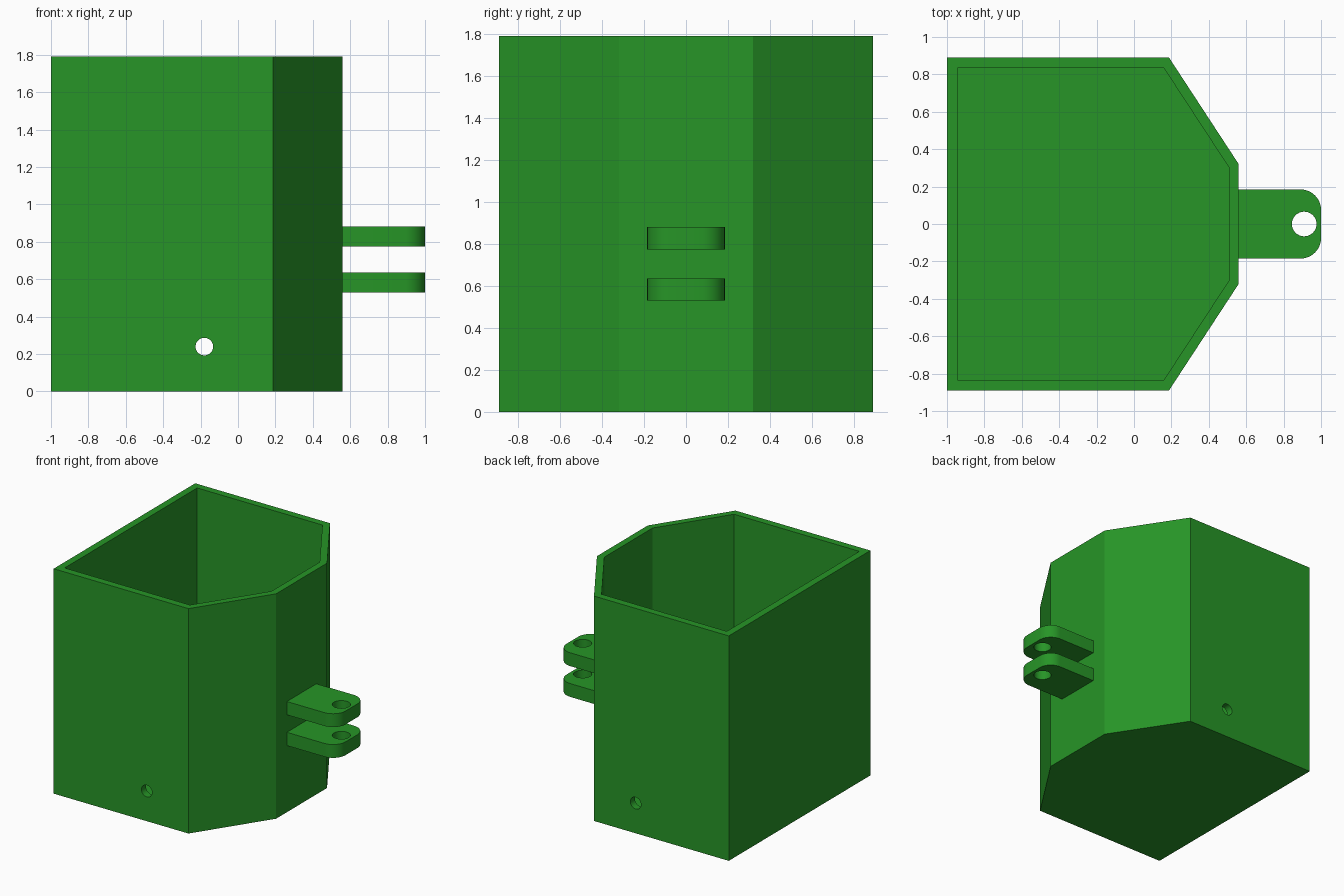
import bpy, bmesh
from math import pi, cos, sin, radians
from mathutils import Matrix

if "Cube" in bpy.data.objects:
    bpy.data.objects.remove(bpy.data.objects["Cube"])

green = bpy.data.materials.new("green")
green.diffuse_color = (0.02, 0.3, 0.02, 1)
green.use_nodes = True
green.node_tree.nodes["Principled BSDF"].inputs["Base Color"].default_value = green.diffuse_color


def prism(name, outline, z0, z1):
    """Extrude a closed counter-clockwise xy outline from z0 to z1."""
    bm = bmesh.new()
    base = bm.faces.new([bm.verts.new((x, y, z0)) for x, y in outline])
    top = bmesh.ops.extrude_face_region(bm, geom=[base])["geom"]
    verts = [v for v in top if isinstance(v, bmesh.types.BMVert)]
    bmesh.ops.translate(bm, verts=verts, vec=(0, 0, z1 - z0))
    bmesh.ops.recalc_face_normals(bm, faces=bm.faces)
    mesh = bpy.data.meshes.new(name)
    bm.to_mesh(mesh)
    bm.free()
    obj = bpy.data.objects.new(name, mesh)
    bpy.context.collection.objects.link(obj)
    return obj


def arc(cx, cy, r, a0, a1, n):
    return [(cx + r * cos(a), cy + r * sin(a))
            for a in (radians(a0 + (a1 - a0) * i / n) for i in range(n + 1))]


def circle(cx, cy, r, n=32):
    return arc(cx, cy, r, 0, 360, n)[:-1]


def mirrored(half):
    """Complete an outline given its +y half, listed from front to back."""
    return [(x, -y) for x, y in reversed(half)] + half


def cut(obj, cutter):
    mod = obj.modifiers.new("cut", "BOOLEAN")
    mod.operation, mod.solver, mod.object = "DIFFERENCE", "EXACT", cutter
    bpy.context.view_layer.objects.active = obj
    bpy.ops.object.modifier_apply(modifier=mod.name)
    bpy.data.objects.remove(cutter)


def finish(obj):
    obj.data.materials.clear()
    obj.data.materials.append(green)
    bpy.ops.object.select_all(action="DESELECT")
    obj.select_set(True)
    bpy.context.view_layer.objects.active = obj
    bpy.ops.object.shade_smooth_by_angle(angle=radians(30))


# Open-topped six-sided container
body = prism("container", mirrored([(0.56, 0.32), (0.187, 0.89), (-1, 0.89)]), 0, 1.79)
cut(body, prism("cavity", mirrored([(0.507, 0.303), (0.16, 0.833), (-0.943, 0.833)]), 0.06, 2))

# Small hole through the front and back walls
drill = prism("drill", circle(0, 0, 0.047), -1.2, 1.2)
drill.data.transform(Matrix.Translation((-0.18, 0, 0.24)) @ Matrix.Rotation(pi / 2, 4, "X"))
cut(body, drill)
finish(body)

# Pair of rounded hinge lugs with a vertical pin hole
for name, z0 in (("lower_lug", 0.53), ("upper_lug", 0.775)):
    half = arc(0.89, 0.075, 0.11, 0, 90, 10) + [(0.54, 0.185)]
    lug = prism(name, mirrored(half), z0, z0 + 0.106)
    cut(lug, prism("pin_hole", circle(0.91, 0, 0.066), z0 - 0.1, z0 + 0.2))
    finish(lug)
